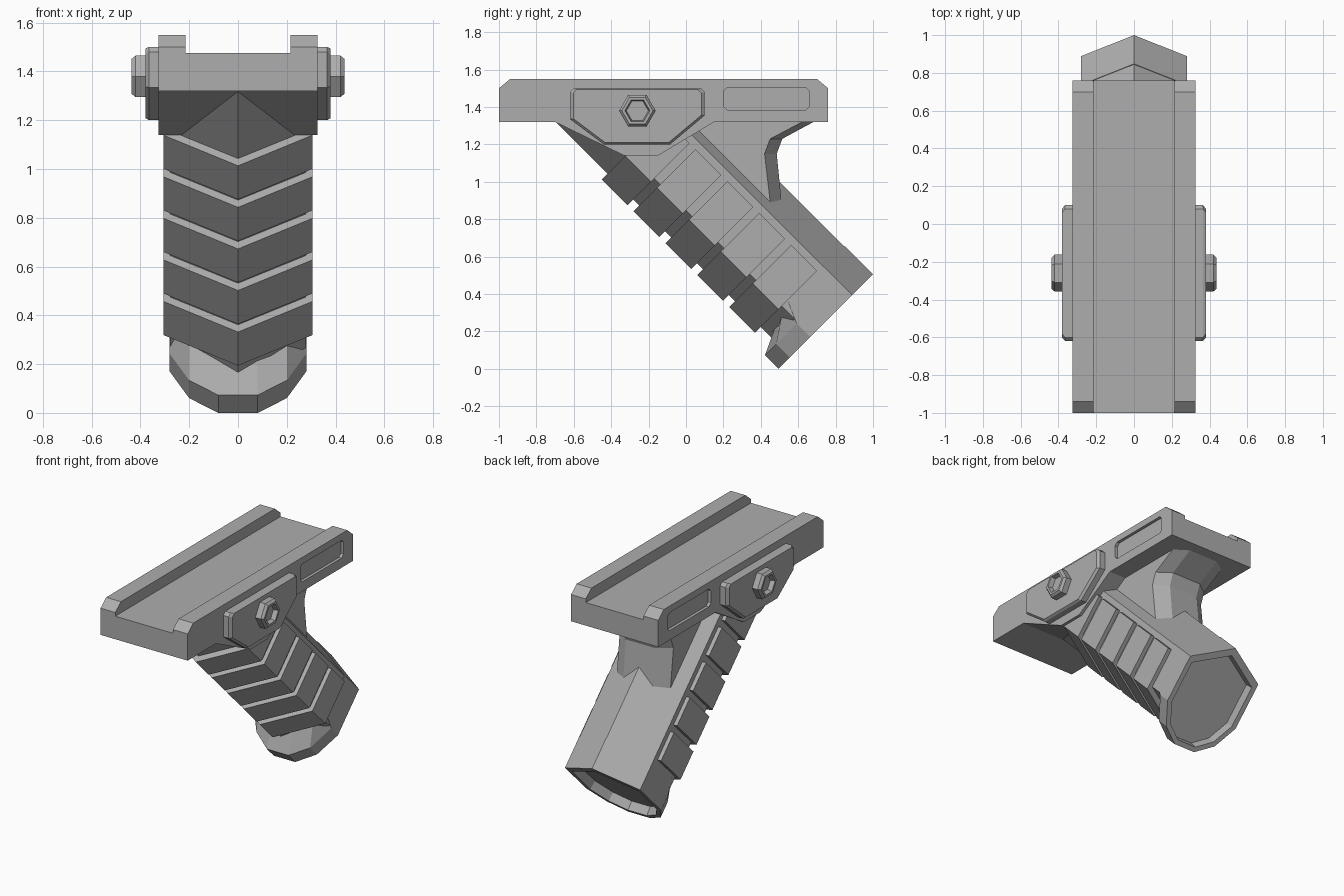
import bpy, bmesh, math
from mathutils import Vector

cube = bpy.data.objects.get("Cube")
if cube:
    bpy.data.objects.remove(cube, do_unlink=True)

# single flat grey
grey = bpy.data.materials.new("matte_grey")
grey.use_nodes = True
COLOUR = (0.42, 0.42, 0.42, 1)
grey.diffuse_color = COLOUR
grey.node_tree.nodes["Principled BSDF"].inputs["Base Color"].default_value = COLOUR

R2 = math.sqrt(2)


def loft(name, rings):
    """Skin a list of equal-length closed rings and cap both ends."""
    bm = bmesh.new()
    rows = [[bm.verts.new(p) for p in ring] for ring in rings]
    n = len(rows[0])
    for a, b in zip(rows, rows[1:]):
        for i in range(n):
            j = (i + 1) % n
            bm.faces.new((a[i], a[j], b[j], b[i]))
    bm.faces.new(rows[0])
    bm.faces.new(rows[-1])
    bmesh.ops.recalc_face_normals(bm, faces=bm.faces)
    mesh = bpy.data.meshes.new(name)
    bm.to_mesh(mesh)
    bm.free()
    mesh.materials.append(grey)
    obj = bpy.data.objects.new(name, mesh)
    bpy.context.collection.objects.link(obj)
    return obj


def side_ring(profile, x, scale=1.0):
    """Place a (y, z) profile at x, optionally scaled about its middle."""
    c = sum((Vector(p) for p in profile), Vector((0, 0))) / len(profile)
    return [(x, *(c + (Vector(p) - c) * scale)) for p in profile]


def mirrored(half):
    """Complete a half section of (x, v) points across x = 0."""
    return half + [(-x, v) for x, v in reversed(half) if x > 0]


def grip_point(x, u, v):
    """u runs down the slanted grip, v runs across it towards the back."""
    return (x, (u + v) / R2, (v - u) / R2)


def grip_ring(half, u):
    return [grip_point(x, u, v) for x, v in mirrored(half)]


def inset(ring, scale, shift=Vector()):
    pts = [Vector(p) for p in ring]
    c = sum(pts, Vector()) / len(pts)
    return [c + (p - c) * scale + shift for p in pts]


def cut(target, cutter):
    cutter.hide_render = True
    mod = target.modifiers.new("cut", 'BOOLEAN')
    mod.operation = 'DIFFERENCE'
    mod.solver = 'EXACT'
    mod.object = cutter
    bpy.context.view_layer.objects.active = target
    bpy.ops.object.modifier_apply(modifier=mod.name)
    bpy.data.objects.remove(cutter, do_unlink=True)


# rail mount with its lower skirt
rail_side = [(-1, 1.32), (-.7, 1.32), (-.33, 1.14), (-.15, 1.14), (.15, 1.32),
             (.76, 1.32), (.76, 1.5), (.7, 1.55), (-.94, 1.55), (-1, 1.5)]
rail = loft("rail_mount", [side_ring(rail_side, x) for x in (-.325, .325)])
channel = [(-1.2, 1.475), (1, 1.475), (1, 1.7), (-1.2, 1.7)]
cut(rail, loft("channel_cutter", [side_ring(channel, x) for x in (-.215, .215)]))

# shallow slots, clamp plates and bolts on both sides
slot = [(.2, 1.405), (.22, 1.385), (.64, 1.385), (.66, 1.405),
        (.66, 1.485), (.64, 1.505), (.22, 1.505), (.2, 1.485)]
plate = [(-.62, 1.48), (-.6, 1.5), (.08, 1.5), (.1, 1.48),
         (.1, 1.355), (-.085, 1.2), (-.44, 1.2), (-.62, 1.335)]
hexagon = [(-.26 + .098 * math.cos(k * math.pi / 3),
            1.38 + .098 * math.sin(k * math.pi / 3)) for k in range(6)]
for side, s in (("left", 1), ("right", -1)):
    cut(rail, loft("slot_cutter", [side_ring(slot, s * x) for x in (.305, .4)]))
    loft(side + "_clamp_plate", [side_ring(plate, s * .32), side_ring(plate, s * .365),
                                 side_ring(plate, s * .38, .95)])
    loft(side + "_bolt", [side_ring(hexagon, s * x, k) for x, k in
                          ((.37, 1), (.42, 1), (.436, .85), (.436, .68), (.405, .6))])

# slanted grip body, its top trimmed level inside the rail
body = [(0, .44), (.278, .6), (.278, .905), (0, 1.06)]
top = [(x, R2 * v - 1.33, 1.33) for x, v in mirrored(body)]
loft("grip_body", [top, grip_ring(body, .26)])

# five V-shaped grip pads
pad = [(0, .398), (.305, .575), (.305, .867), (0, .867)]
for k in range(5):
    start = -1.035 + .241 * k
    loft(f"grip_pad_{k + 1}", [grip_ring(pad, start), grip_ring(pad, start + .195)])

# flared end cap with a recessed base
back = [(.28, .907), (0, 1.064)]
neck = [(.08, .59), (.2, .6), (.28, .64)] + back
toe = [(.08, .35), (.2, .435), (.28, .59)] + back


def cap_ring(half, u):
    ring = half + [(-x, v) for x, v in reversed(half) if x > 0]
    return [grip_point(x, u, v) for x, v in ring]


rim = cap_ring(toe, .35)
inward = Vector((0, -1, 1)) / R2 * .06
loft("end_cap", [cap_ring(neck, .135), cap_ring(toe, .247), rim,
                 inset(rim, .88), inset(rim, .86, inward)])

# rear web joining the grip to the rail
web = []
for z, y_side, y_back in ((1.33, .64, .70), (1.23, .45, .515), (1.15, .42, .485), (.85, .455, .515)):
    half = [(.2, 1.2 - z), (.2, y_side), (.11, y_back)]
    web.append([(x, y, z) for x, y in mirrored(half)])
loft("rear_web", web)
